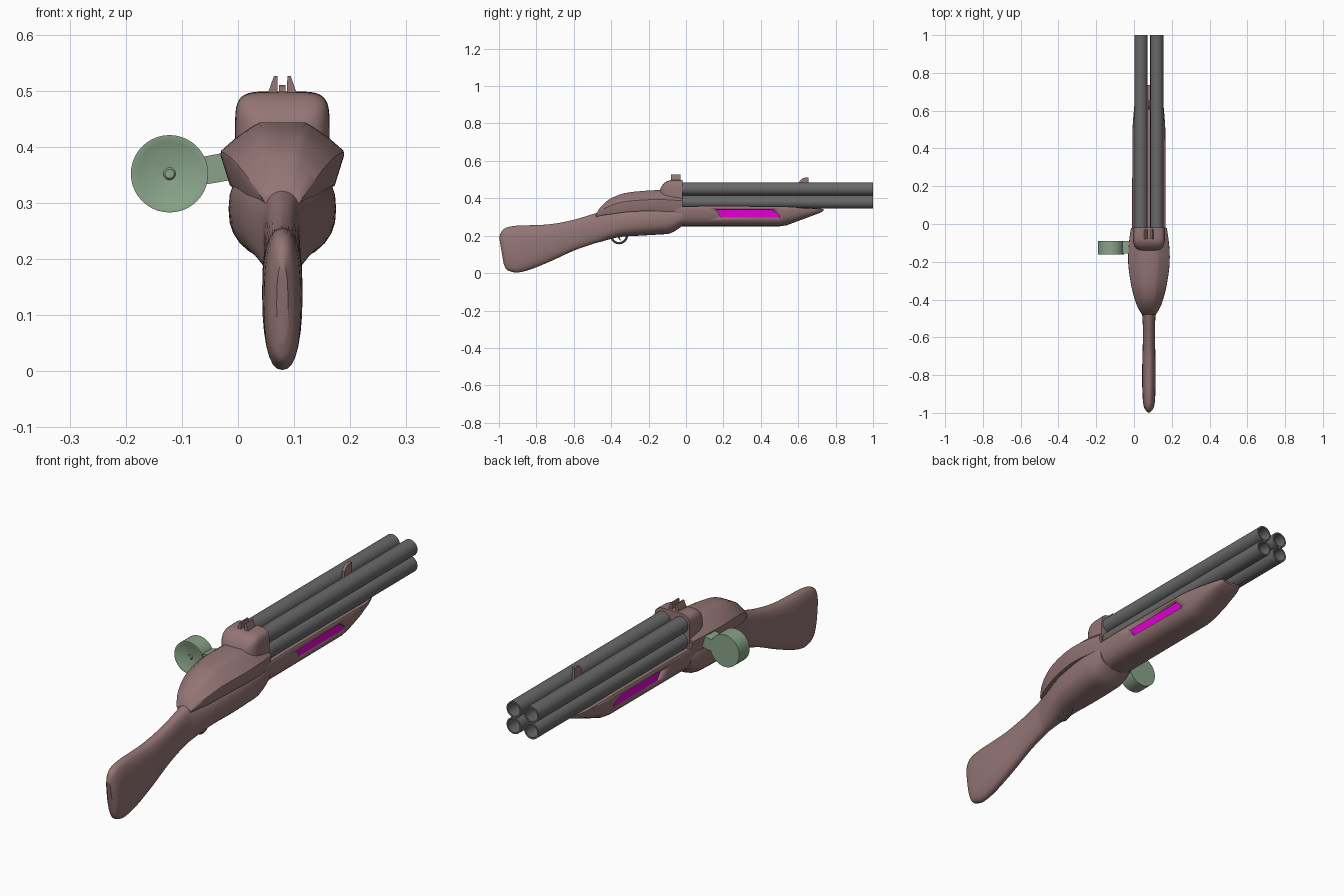
import bpy, bmesh, math

if "Cube" in bpy.data.objects:
    bpy.data.objects.remove(bpy.data.objects["Cube"])

CX = 0.079  # centre line of the gun body


def material(name, rgb):
    m = bpy.data.materials.new(name)
    m.diffuse_color = (*rgb, 1)
    m.use_nodes = True
    m.node_tree.nodes["Principled BSDF"].inputs["Base Color"].default_value = m.diffuse_color
    return m


BROWN = material("brown", (0.30, 0.18, 0.18))
STEEL = material("dark_steel", (0.14, 0.14, 0.14))
GREEN = material("green", (0.25, 0.37, 0.25))
MAGENTA = material("magenta", (0.75, 0.0, 0.65))


def skin(name, rings, mat, caps=True, angle=35):
    """Bridge rings of points into one mesh, smooth by angle."""
    bm = bmesh.new()
    vs = [[bm.verts.new(p) for p in r] for r in rings]
    n = len(rings[0])
    for a, b in zip(vs, vs[1:]):
        for i in range(n):
            j = (i + 1) % n
            bm.faces.new((a[i], a[j], b[j], b[i]))
    if caps:
        bm.faces.new(vs[0])
        bm.faces.new(vs[-1])
    bmesh.ops.recalc_face_normals(bm, faces=bm.faces)
    me = bpy.data.meshes.new(name)
    bm.to_mesh(me)
    bm.free()
    ob = bpy.data.objects.new(name, me)
    bpy.context.collection.objects.link(ob)
    if mat:
        me.materials.append(mat)
    bpy.ops.object.select_all(action='DESELECT')
    ob.select_set(True)
    bpy.context.view_layer.objects.active = ob
    bpy.ops.object.shade_smooth_by_angle(angle=math.radians(angle))
    return ob


def smooth(secs, steps=4):
    """Catmull-Rom through the section values."""
    out = []
    for i in range(len(secs) - 1):
        p = [secs[max(0, min(len(secs) - 1, i + k))] for k in (-1, 0, 1, 2)]
        for s in range(steps):
            t = s / steps
            out.append([b + 0.5 * t * (c - a + t * (2*a - 5*b + 4*c - d + t * (3*(b - c) + d - a)))
                        for a, b, c, d in zip(*p)])
    return out + [secs[-1]]


def superellipse(n, count=14):
    """Half outline, bottom to top, as (height fraction, width fraction)."""
    out = []
    for i in range(count + 1):
        a = math.pi * (i / count - 0.5)
        s, c = math.sin(a), max(0.0, math.cos(a))
        out.append((0.5 + 0.5 * math.copysign(abs(s) ** (2 / n), s), max(c ** (2 / n), 0.03)))
    return out


def loft(name, half, secs, mat, angle=35):
    """Sections are (y_bottom, z_bottom, y_top, z_top, half_width)."""
    rings = []
    for yb, zb, yt, zt, w in secs:
        pts = [(w * f, yb + (yt - yb) * t, zb + (zt - zb) * t) for t, f in half]
        rings.append([(CX + x, y, z) for x, y, z in pts] +
                     [(CX - x, y, z) for x, y, z in reversed(pts)])
    return skin(name, rings, mat, angle=angle)


def upright(rows):
    return [(y, zb, y, zt, w) for y, zb, zt, w in rows]


def lathe(name, x, z, prof, mat, n=32):
    """Round part about a y-parallel axis; prof is (y, radius)."""
    return skin(name, [[(x + r * math.cos(2 * math.pi * i / n), y, z + r * math.sin(2 * math.pi * i / n))
                        for i in range(n)] for y, r in prof], mat)


def prism_x(name, x0, x1, yz, mat):
    return skin(name, [[(x, y, z) for y, z in yz] for x in (x0, x1)], mat)


def prism_y(name, y0, y1, xz, mat):
    return skin(name, [[(x, y, z) for x, z in xz] for y in (y0, y1)], mat)


# Butt stock flowing into the lower receiver
stock = [(-0.975, 0.05, -0.999, 0.19, 0.010), (-0.96, 0.02, -0.985, 0.225, 0.024),
         (-0.935, 0.008, -0.955, 0.245, 0.031)]
stock += upright([(-0.90, 0.003, 0.254, 0.034), (-0.83, 0.02, 0.256, 0.036), (-0.72, 0.065, 0.262, 0.035),
                  (-0.60, 0.12, 0.285, 0.032), (-0.50, 0.155, 0.315, 0.034), (-0.46, 0.166, 0.325, 0.042),
                  (-0.36, 0.192, 0.345, 0.070), (-0.25, 0.20, 0.36, 0.088), (-0.15, 0.206, 0.37, 0.095),
                  (-0.08, 0.214, 0.37, 0.095), (-0.02, 0.252, 0.355, 0.088)])
loft("stock", superellipse(2.5), smooth(stock), BROWN)

# Faceted cowl over the receiver
cowl_half = [(0, 0.05), (0, 0.85), (0.48, 1.0), (0.55, 0.99), (0.75, 0.76), (0.93, 0.5), (1, 0.37), (1, 0.05)]
cowl = upright([(-0.48, 0.30, 0.318, 0.036), (-0.465, 0.305, 0.342, 0.046), (-0.44, 0.31, 0.37, 0.060),
                (-0.40, 0.315, 0.40, 0.075), (-0.33, 0.325, 0.427, 0.093), (-0.22, 0.332, 0.44, 0.109),
                (-0.12, 0.330, 0.444, 0.108), (-0.02, 0.322, 0.44, 0.095)])
loft("receiver_cowl", cowl_half, smooth(cowl), BROWN)

# Raised breech block behind the barrels
breech = upright([(-0.14, 0.34, 0.445, 0.050), (-0.128, 0.34, 0.468, 0.068), (-0.108, 0.34, 0.487, 0.080),
                  (-0.08, 0.34, 0.497, 0.084), (-0.018, 0.34, 0.499, 0.084)])
loft("breech_block", superellipse(5, 20), smooth(breech), BROWN)

# Fore-end with rounded belly and rising tip
fore_half = [(0, 0.05), (0.01, 0.3), (0.05, 0.52), (0.14, 0.72), (0.28, 0.86), (0.5, 0.96), (0.8, 1.0),
             (0.95, 1.0), (1, 0.96), (1, 0.05)]
fore = upright([(-0.06, 0.25, 0.355, 0.089), (0.1, 0.25, 0.358, 0.089), (0.50, 0.25, 0.357, 0.087),
                (0.54, 0.256, 0.355, 0.085), (0.62, 0.286, 0.350, 0.078), (0.69, 0.312, 0.346, 0.064),
                (0.725, 0.326, 0.344, 0.052), (0.735, 0.334, 0.343, 0.045)])
fore_end = loft("fore_end", fore_half, fore, BROWN)

# Slot through the fore-end with a recessed glowing panel
slot = [(0.16, 0.340), (0.46, 0.340), (0.50, 0.310), (0.50, 0.296), (0.19, 0.296)]
cutter = prism_x("slot_cutter", CX - 0.2, CX + 0.2, slot, None)
cutter.hide_render = True
cutter.hide_viewport = False
mod = fore_end.modifiers.new("slot", 'BOOLEAN')
mod.operation = 'DIFFERENCE'
mod.solver = 'EXACT'
mod.object = cutter
bpy.ops.object.select_all(action='DESELECT')
bpy.context.view_layer.objects.active = fore_end
fore_end.select_set(True)
bpy.ops.object.modifier_apply(modifier=mod.name)
bpy.data.objects.remove(cutter)
prism_x("slot_panel", CX - 0.074, CX + 0.074, slot, MAGENTA)

# Four hollow barrels
for side, dx in (("left", -0.042), ("right", 0.042)):
    for level, z in (("lower", 0.38), ("upper", 0.45)):
        lathe(f"barrel_{level}_{side}", CX + dx, z,
              [(-0.03, 0.035), (1.0, 0.035), (1.0, 0.028), (0.0, 0.028)], STEEL)

# Sights
for name, s in (("left", -1), ("right", 1)):
    prism_y(f"rear_sight_{name}", -0.08, -0.03,
            [(CX + s * 0.008, 0.49), (CX + s * 0.009, 0.526), (CX + s * 0.015, 0.526),
             (CX + s * 0.026, 0.495), (CX + s * 0.026, 0.49)], BROWN)
prism_x("front_sight", CX - 0.006, CX + 0.006,
        [(0.605, 0.44), (0.605, 0.487), (0.618, 0.504), (0.635, 0.51), (0.655, 0.51), (0.655, 0.44)], BROWN)

# Side drum with dished face, and its arm
lathe("side_drum", -0.122, 0.352,
      [(-0.154, 0.004), (-0.154, 0.008), (-0.150, 0.011), (-0.153, 0.035), (-0.158, 0.056),
       (-0.161, 0.064), (-0.161, 0.069), (-0.09, 0.069)], GREEN, 40)
prism_y("drum_arm", -0.155, -0.09,
        [(-0.075, 0.330), (0.0, 0.343), (0.0, 0.394), (-0.075, 0.380)], GREEN)

# Trigger guard and trigger
bpy.ops.mesh.primitive_torus_add(location=(CX, -0.358, 0.202), rotation=(0, math.pi / 2, 0),
                                 major_radius=0.042, minor_radius=0.006, major_segments=32, minor_segments=10)
guard = bpy.context.object
guard.name = "trigger_guard"
guard.data.materials.append(STEEL)
bpy.ops.object.shade_smooth_by_angle()
prism_x("trigger", CX - 0.004, CX + 0.004,
        [(-0.366, 0.21), (-0.362, 0.185), (-0.348, 0.17), (-0.352, 0.188), (-0.352, 0.21)], STEEL)
